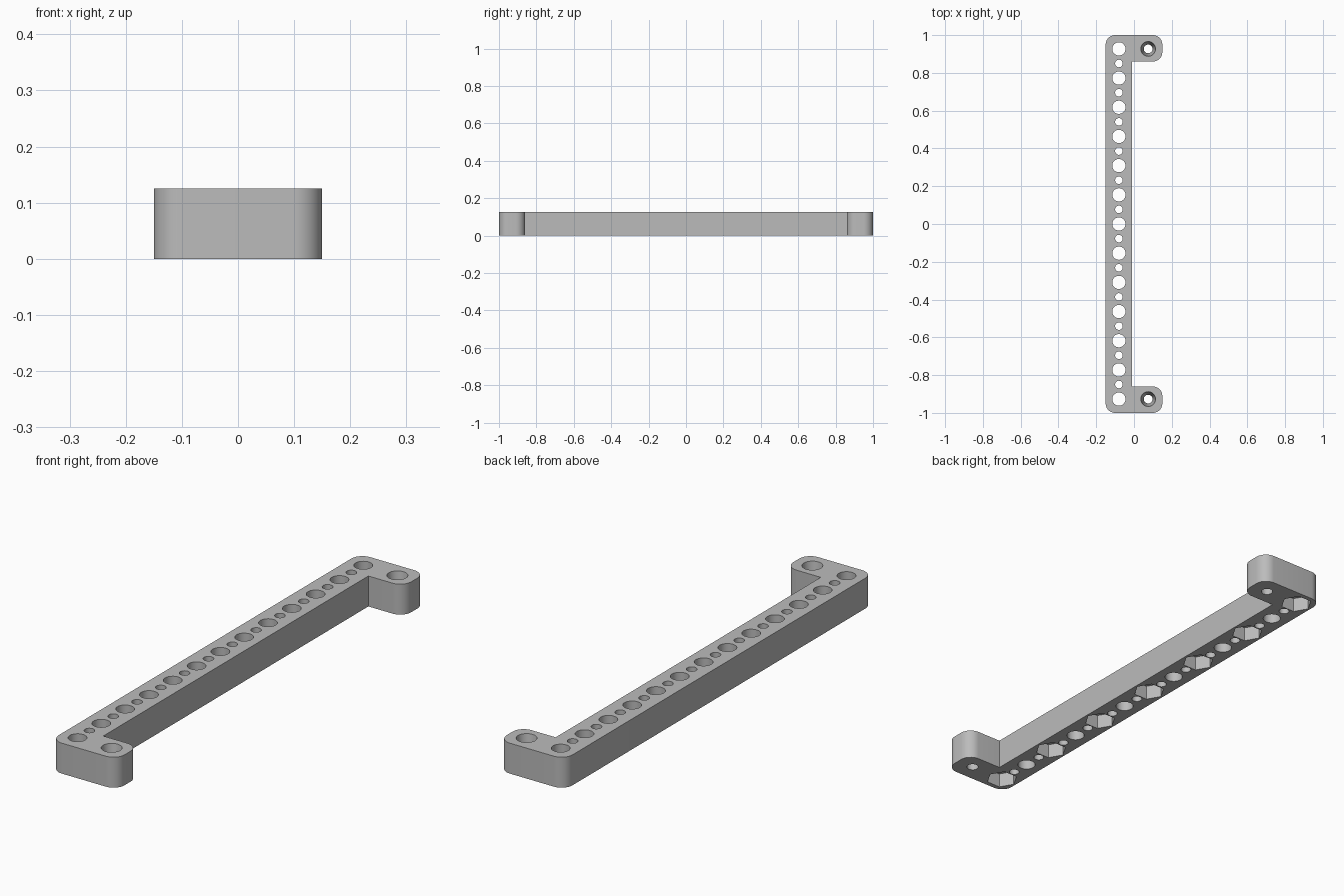
import bpy, bmesh, math
from mathutils import Matrix, Vector

if "Cube" in bpy.data.objects:
    bpy.data.objects.remove(bpy.data.objects["Cube"], do_unlink=True)

HEIGHT = 0.125
BAR_X = -0.08          # centre line of the bar
PITCH = 0.1545         # spacing of the large holes
CORNER = 0.05          # outer corner radius

grey = bpy.data.materials.new("plain_grey")
grey.use_nodes = True
grey.diffuse_color = (0.5, 0.5, 0.5, 1)
grey.node_tree.nodes["Principled BSDF"].inputs["Base Color"].default_value = grey.diffuse_color


def new_object(name, bm):
    bmesh.ops.recalc_face_normals(bm, faces=bm.faces)
    mesh = bpy.data.meshes.new(name)
    bm.to_mesh(mesh)
    bm.free()
    mesh.materials.append(grey)
    obj = bpy.data.objects.new(name, mesh)
    bpy.context.collection.objects.link(obj)
    return obj


def arc(cx, cy, start):
    """Quarter circle, counter-clockwise from the start angle."""
    return [(cx + CORNER * math.cos(math.radians(start + 90 * i / 10)),
             cy + CORNER * math.sin(math.radians(start + 90 * i / 10))) for i in range(11)]


def cutter(name, spots, sides, bottom_r, top_r, z0, z1):
    """One helper mesh holding a prism or cone at each spot."""
    bm = bmesh.new()
    for x, y in spots:
        bmesh.ops.create_cone(bm, cap_ends=True, segments=sides, radius1=bottom_r, radius2=top_r,
                              depth=z1 - z0, matrix=Matrix.Translation((x, y, (z0 + z1) / 2)))
    obj = new_object(name, bm)
    obj.hide_render = True
    return obj


# Bracket outline: long bar with a short rounded arm at each end
right, left, inner, arm = 0.15, -0.15, -0.01, 0.86
r = CORNER
outline = (arc(left + r, -1 + r, 180) + arc(right - r, -1 + r, 270) + arc(right - r, -arm - r, 0)
           + [(inner, -arm), (inner, arm)]
           + arc(right - r, arm + r, 270) + arc(right - r, 1 - r, 0) + arc(left + r, 1 - r, 90))
bm = bmesh.new()
face = bm.faces.new([bm.verts.new((x, y, 0)) for x, y in outline])
extruded = bmesh.ops.extrude_face_region(bm, geom=[face])
top = [v for v in extruded["geom"] if isinstance(v, bmesh.types.BMVert)]
bmesh.ops.translate(bm, verts=top, vec=Vector((0, 0, HEIGHT)))
bracket = new_object("mounting_bracket", bm)

# Hole rows, nut pockets under every other hole, tapered arm holes
large = [(BAR_X, (i - 6) * PITCH) for i in range(13)]
small = [(BAR_X, (i - 5.5) * PITCH) for i in range(12)]
arms = [(0.075, s * 0.927) for s in (-1, 1)]
slope = (0.039 - 0.023) / HEIGHT
over = 0.02
cutters = [
    cutter("large_hole_cutter", large, 40, 0.035, 0.035, -over, HEIGHT + over),
    cutter("small_hole_cutter", small, 32, 0.02, 0.02, -over, HEIGHT + over),
    cutter("arm_hole_cutter", arms, 40, 0.023 - slope * over, 0.039 + slope * over,
           -over, HEIGHT + over),
    cutter("nut_pocket_cutter", large[::2], 6, 0.062, 0.062, -over, 0.06),
]
# Turn the hexagons so that two points face across the bar
for v in cutters[-1].data.vertices:
    nearest = min(large[::2], key=lambda p: abs(p[1] - v.co.y))
    dx, dy = v.co.x - nearest[0], v.co.y - nearest[1]
    v.co.x, v.co.y = nearest[0] + dy, nearest[1] - dx

bpy.ops.object.select_all(action='DESELECT')
bpy.context.view_layer.objects.active = bracket
bracket.select_set(True)
for c in cutters:
    mod = bracket.modifiers.new(c.name, 'BOOLEAN')
    mod.operation = 'DIFFERENCE'
    mod.solver = 'EXACT'
    mod.object = c
    bpy.ops.object.modifier_apply(modifier=mod.name)
    bpy.data.objects.remove(c, do_unlink=True)

bpy.ops.object.shade_smooth_by_angle(angle=math.radians(30))
